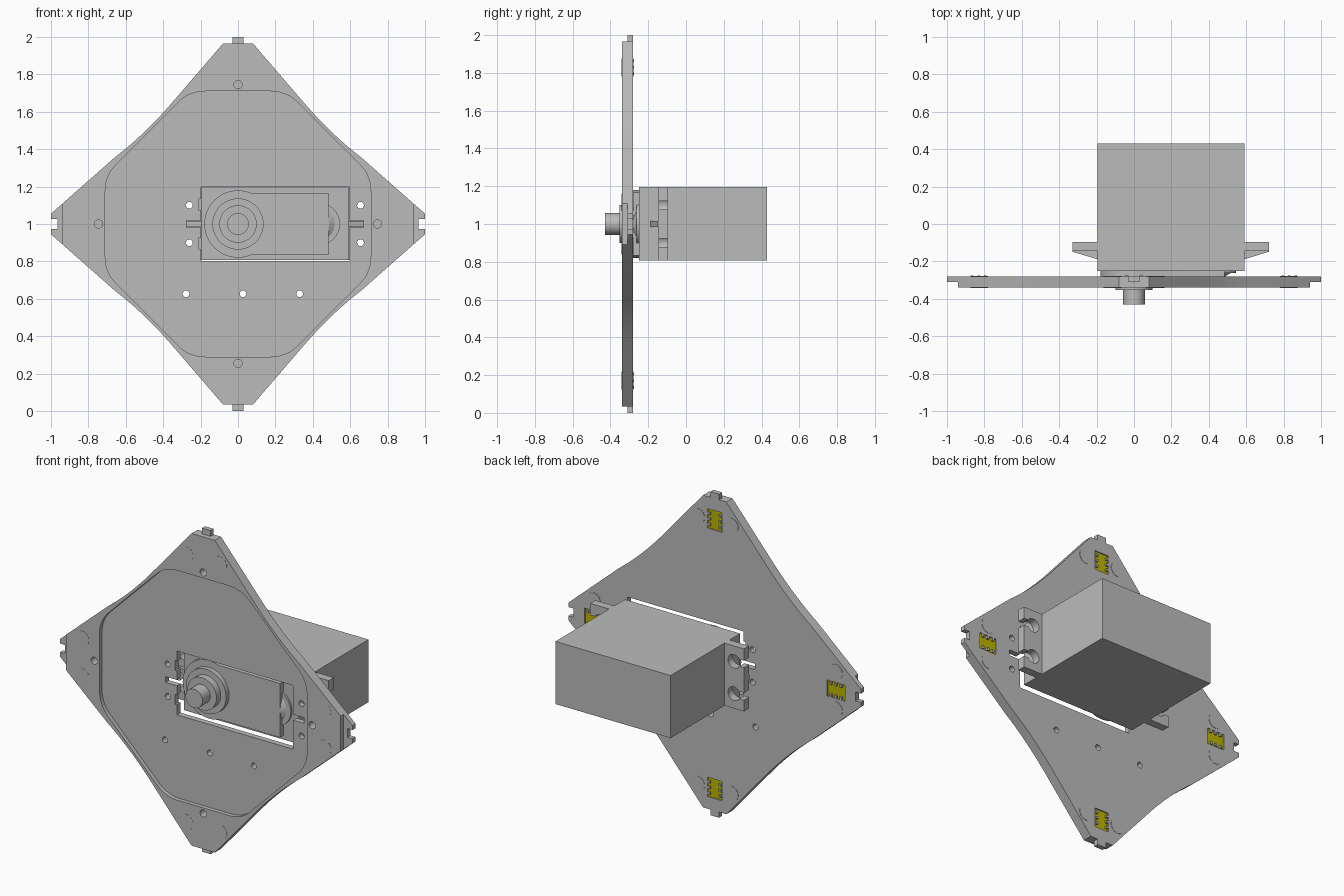
import bpy, bmesh, math

old = bpy.data.objects.get("Cube")
if old:
    bpy.data.objects.remove(old, do_unlink=True)

made = []


def material(name, rgb):
    m = bpy.data.materials.new(name)
    m.use_nodes = True
    m.diffuse_color = (*rgb, 1)
    m.node_tree.nodes["Principled BSDF"].inputs["Base Color"].default_value = (*rgb, 1)
    return m


GREY = material("grey", (0.5, 0.5, 0.5))
YELLOW = material("yellow", (0.5, 0.47, 0.0))


def prism(name, pts, a, b, axis="y", mat=GREY, top=1.0):
    """Extrude a profile: (x, z) along y, or (x, y) along z. top scales the far end."""
    cx = sum(p[0] for p in pts) / len(pts)
    cz = sum(p[1] for p in pts) / len(pts)
    bm = bmesh.new()
    rings = []
    for d, s in ((a, 1.0), (b, top)):
        ring = []
        for u, v in pts:
            u, v = cx + (u - cx) * s, cz + (v - cz) * s
            ring.append(bm.verts.new((u, d, v) if axis == "y" else (u, v, d)))
        rings.append(ring)
        bm.faces.new(ring)
    n = len(pts)
    for i in range(n):
        j = (i + 1) % n
        bm.faces.new((rings[0][i], rings[0][j], rings[1][j], rings[1][i]))
    bmesh.ops.recalc_face_normals(bm, faces=bm.faces)
    me = bpy.data.meshes.new(name)
    bm.to_mesh(me)
    bm.free()
    me.materials.append(mat)
    ob = bpy.data.objects.new(name, me)
    bpy.context.collection.objects.link(ob)
    made.append(ob)
    return ob


def rect(x0, x1, z0, z1):
    return [(x0, z0), (x1, z0), (x1, z1), (x0, z1)]


def circle(x, z, r, n=32):
    return [(x + r * math.cos(2 * math.pi * i / n), z + r * math.sin(2 * math.pi * i / n))
            for i in range(n)]


def bezier(p, c, q, n=8):
    return [tuple((1 - t) ** 2 * p[k] + 2 * t * (1 - t) * c[k] + t * t * q[k] for k in (0, 1))
            for t in (i / n for i in range(n + 1))]


def mirror4(quadrant):
    """Mirror a first-quadrant run (top to side) into a closed outline round z = 1."""
    q, r = quadrant, quadrant[::-1]
    pts = q + [(x, -z) for x, z in r] + [(-x, -z) for x, z in q] + [(-x, z) for x, z in r]
    return [(x, z + 1) for x, z in pts]


def spin(k, u, v):
    """Rotate a point of the top corner to corner k."""
    for _ in range(k):
        u, v = v, -u
    return u, v + 1


def cut(target, pts, a, b):
    cutter = prism("cutter", pts, a, b)
    made.remove(cutter)
    cutter.hide_render = True
    mod = target.modifiers.new("cut", "BOOLEAN")
    mod.operation, mod.solver, mod.object = "DIFFERENCE", "EXACT", cutter
    bpy.context.view_layer.objects.active = target
    bpy.ops.object.modifier_apply(modifier=mod.name)
    bpy.data.objects.remove(cutter, do_unlink=True)


FRONT, BACK, STEP = -0.34, -0.28, -0.31

# Diamond plate with slightly hollow sides
plate = prism("diamond_plate", mirror4([(0.08, 0.965)]
              + bezier((0.33, 0.675), (0.49, 0.485), (0.66, 0.355)) + [(1.0, 0.055)]),
              FRONT, BACK)

# Shallow rounded recess on the front
cut(plate, mirror4(bezier((0.17, 0.71), (0.26, 0.71), (0.32, 0.65))
                   + bezier((0.65, 0.32), (0.71, 0.26), (0.71, 0.17))), -0.4, -0.315)

# Stepped and notched side tips
for s in (-1, 1):
    cut(plate, rect(*sorted((s * 0.94, s * 1.1)), 0.8, 1.2), -0.4, STEP)
    cut(plate, rect(*sorted((s * 0.965, s * 1.1)), 0.973, 1.027), -0.4, -0.2)

# Motor window, with side slots and small relief notches
cut(plate, rect(-0.197, 0.597, 0.803, 1.197), -0.4, -0.2)
cut(plate, rect(-0.275, -0.15, 0.982, 1.018), -0.4, -0.2)
cut(plate, rect(0.55, 0.672, 0.982, 1.018), -0.4, -0.2)
for z in (0.895, 1.105):
    cut(plate, rect(-0.21, -0.15, z - 0.03, z + 0.03), -0.4, -0.2)

# Through holes for screws
holes = [(x, z) for x in (-0.26, 0.655) for z in (0.9, 1.1)]
for x, z in holes + [(-0.278, 0.627), (0.027, 0.627), (0.33, 0.627)]:
    cut(plate, circle(x, z, 0.018, 16), -0.4, -0.2)

for k in range(4):
    # Blind front hole and back pocket in each corner
    cut(plate, circle(*spin(k, 0, 0.745), 0.022, 20), -0.4, -0.288)
    pocket = [spin(k, u, v) for u, v in rect(-0.05, 0.05, 0.77, 0.89)]
    cut(plate, pocket, -0.29, -0.2)
    # Yellow contact board with two rows of pins
    prism("contact_board", pocket, -0.292, -0.287, mat=YELLOW)
    for u in (-0.038, 0.038):
        for v in (0.795, 0.83, 0.865):
            prism("contact_pin", [spin(k, a, b) for a, b in
                  rect(u - 0.009, u + 0.009, v - 0.007, v + 0.007)], -0.289, -0.275)
    # Round magnets flush with both faces
    for u in (-0.115, 0.115):
        prism("magnet", circle(*spin(k, u, 0.828), 0.047), FRONT - 0.001, BACK + 0.002)

# Tabs on the top and bottom tips
for name, z0, z1 in (("top_tab", 1.95, 2.0), ("bottom_tab", 0.0, 0.05)):
    prism(name, rect(-0.03, 0.03, z0, z1), STEP, BACK)

# Motor housing
prism("motor_body", rect(-0.196, 0.592, 0.808, 1.195), -0.25, 0.43)

# Mounting flanges with keyhole slots and a central rib
for name, s, x0, x1, hx in (("right_flange", -1, -0.33, -0.19, -0.262),
                            ("left_flange", 1, 0.585, 0.722, 0.655)):
    flange = prism(name, rect(x0, x1, 0.808, 1.195), -0.145, -0.095)
    end = hx + s * 0.2
    for z in (0.9, 1.1):
        cut(flange, circle(hx, z, 0.042), -0.3, 0)
        cut(flange, rect(*sorted((hx, end)), z - 0.022, z + 0.022), -0.3, 0)
    inner, outer = (x1, x0) if s < 0 else (x0, x1)
    prism(name + "_rib", [(inner, -0.14), (inner, -0.19), (outer, -0.148), (outer, -0.14)],
          0.985, 1.015, axis="z")

# Gearbox cap: round end running into a straight block
arc = [(0.18 * math.cos(t), 1 + 0.18 * math.sin(t)) for t in
       (math.radians(68 + i * 224 / 28) for i in range(29))]
prism("gearbox_cap", arc + [(0.485, 0.833), (0.485, 1.167)], -0.24, -0.283)
prism("gear_boss", circle(0.43, 1, 0.115), -0.245, -0.28, top=0.5)
prism("gear_boss_base", circle(0.43, 1, 0.115), -0.24, -0.262)

# Stepped output shaft
for name, r, a, b in (("shaft_collar", 0.137, -0.27, -0.312),
                      ("shaft_disc", 0.1, -0.3, -0.353),
                      ("output_shaft", 0.058, -0.34, -0.43)):
    prism(name, circle(0, 1, r, 48), a, b)

# Smooth round walls, keep edges crisp
bpy.ops.object.select_all(action="DESELECT")
for ob in made:
    ob.select_set(True)
bpy.context.view_layer.objects.active = plate
bpy.ops.object.shade_smooth_by_angle(angle=math.radians(30))
